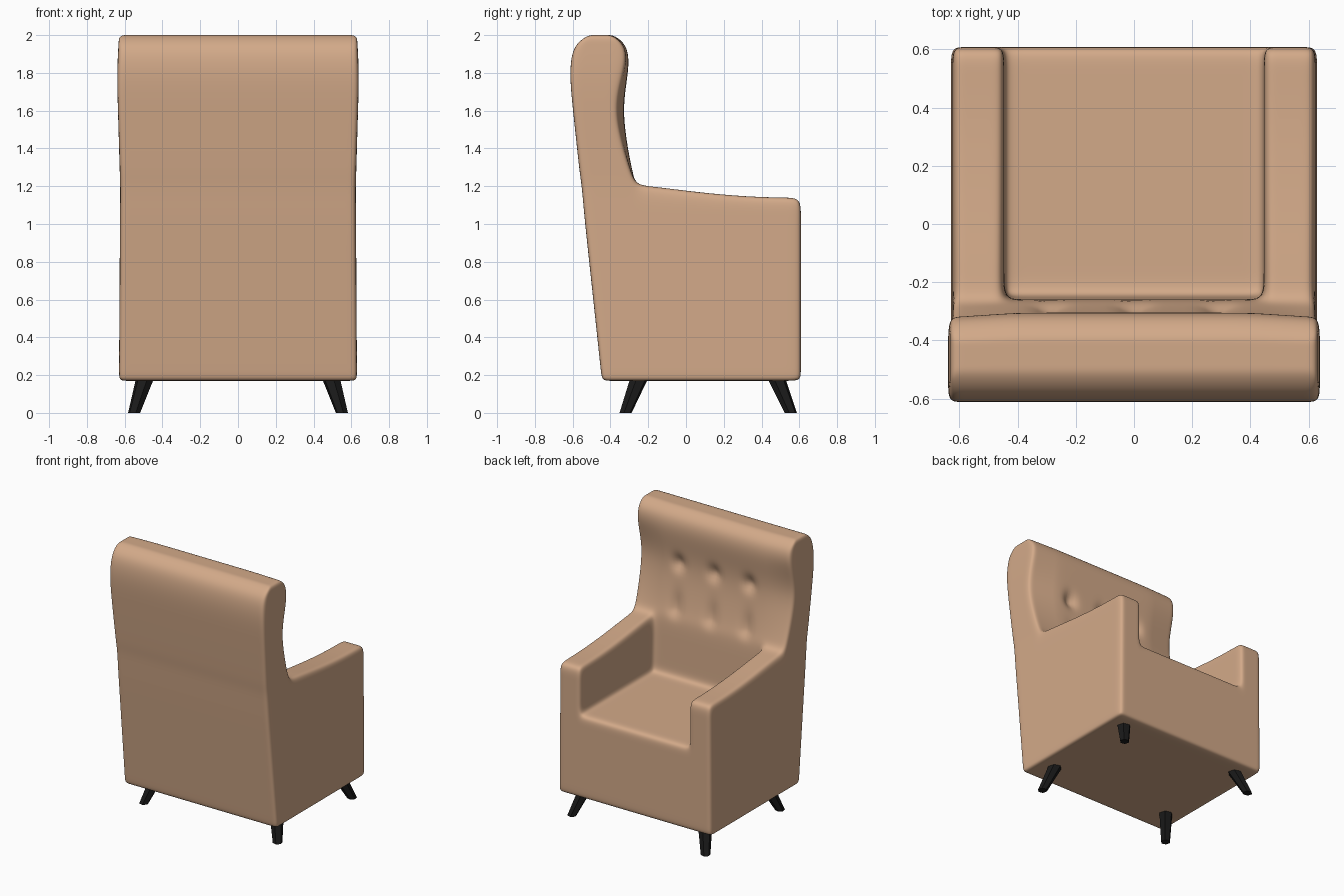
import bpy, bmesh, math
from mathutils import Vector

if "Cube" in bpy.data.objects:
    bpy.data.objects.remove(bpy.data.objects["Cube"])


def material(name, color):
    m = bpy.data.materials.new(name)
    m.diffuse_color = color
    m.use_nodes = True
    m.node_tree.nodes["Principled BSDF"].inputs["Base Color"].default_value = m.diffuse_color
    return m


def curve(points, t):
    """Piecewise linear lookup through (t, value) points."""
    if t <= points[0][0]:
        return points[0][1]
    for (a, va), (b, vb) in zip(points, points[1:]):
        if t <= b:
            return va + (vb - va) * (t - a) / (b - a)
    return points[-1][1]


fabric = material("tan_fabric", (0.65, 0.40, 0.25, 1))
black = material("black_wood", (0.01, 0.01, 0.01, 1))

# Lattice lines of the upholstered body
half = [0.2, 0.39, 0.45, 0.495, 0.585, 0.63]
xs = [-v for v in reversed(half)] + [0] + half
back_steps = [0, 0.25, 0.75, 1]                  # from rear to front of the backrest
ys = [-0.17, 0.1, 0.35, 0.53, 0.608]             # seat and arm lines
zs = [0.17, 0.22, 0.5, 0.72, 0.79, 0.87, 1.04, 1.17, 1.27, 1.42, 1.6, 1.75, 1.86, 1.95, 2.0]
SEAT, ARM, BACK = 4, 7, 3

# Side profiles
rear = [(0.17, -0.445), (1.6, -0.598), (1.75, -0.613), (1.86, -0.612), (1.95, -0.59), (2.0, -0.52)]
front = [(0.79, -0.25), (1.17, -0.262), (1.27, -0.283), (1.42, -0.312), (1.6, -0.335),
         (1.75, -0.315), (1.86, -0.30), (1.95, -0.315), (2.0, -0.38)]
pinch = [(1.2, 0), (1.42, 0.025), (1.6, 0.04), (1.75, 0.03), (1.9, 0.01)]
width = [(0.17, 1), (1.2, 0.99), (1.8, 1.018), (2.0, 1.0)]
arm_top = [(-0.25, 1.205), (-0.17, 1.198), (0.1, 1.163), (0.35, 1.143), (0.6, 1.138)]


def filled(i, j, k):
    if not (0 <= i < len(xs) - 1 and 0 <= j < BACK + len(ys) and 0 <= k < len(zs) - 1):
        return False
    on_arm = abs(xs[i] + xs[i + 1]) / 2 > 0.45
    return j < BACK or k < SEAT or (on_arm and k < ARM)


def position(i, j, k):
    x, z = xs[i], zs[k]
    if j <= BACK:
        b = curve(rear, z)
        f = curve(front, z) - curve(pinch, z) * curve([(0.39, 0), (0.63, 1)], abs(x))
        y = b + (f - b) * back_steps[j]
    else:
        y = ys[j - BACK - 1]
    if k == ARM:
        z = curve(arm_top, y)
    return x * curve(width, z), y, z


# Body cage: outer faces of all filled lattice cells
bm = bmesh.new()
verts = {}


def vert(key):
    if key not in verts:
        verts[key] = bm.verts.new(position(*key))
    return verts[key]


for i in range(len(xs) - 1):
    for j in range(BACK + len(ys)):
        for k in range(len(zs) - 1):
            if not filled(i, j, k):
                continue
            cell = (i, j, k)
            for axis in range(3):
                u, v = [a for a in range(3) if a != axis]
                for side in (0, 1):
                    near = list(cell)
                    near[axis] += 1 if side else -1
                    if filled(*near):
                        continue
                    loop = []
                    for du, dv in ((0, 0), (1, 0), (1, 1), (0, 1)):
                        p = list(cell)
                        p[axis] += side
                        p[u] += du
                        p[v] += dv
                        loop.append(vert(tuple(p)))
                    bm.faces.new(loop)
bmesh.ops.recalc_face_normals(bm, faces=bm.faces)
mesh = bpy.data.meshes.new("armchair_body")
bm.to_mesh(mesh)
bm.free()
body = bpy.data.objects.new("armchair_body", mesh)
bpy.context.collection.objects.link(body)
mesh.materials.append(fabric)
bpy.context.view_layer.objects.active = body
body.select_set(True)
sub = body.modifiers.new("smooth", 'SUBSURF')
sub.levels = sub.render_levels = 3
bpy.ops.object.modifier_apply(modifier=sub.name)

# Tufted dimples in the backrest, stretched upward in the lower row
for v in body.data.vertices:
    x, y, z = v.co
    if z > 0.9 and abs(x) < 0.45 and -0.42 < y < -0.2:
        push = 0
        for tx in (-0.29, 0, 0.29):
            for tz, depth, up in ((1.6, 0.035, 0.06), (1.28, 0.025, 0.11)):
                sz = up if z > tz else 0.05
                push += depth * math.exp(-((x - tx) / 0.045) ** 2 - ((z - tz) / sz) ** 2)
        v.co.y -= push
bpy.ops.object.shade_smooth()


# Splayed tapered legs
def leg(name, sx, foot_y, top_y):
    bm = bmesh.new()
    rings = []
    for c, r in ((Vector((sx * 0.55, foot_y, 0)), 0.033), (Vector((sx * 0.49, top_y, 0.19)), 0.05)):
        rings.append([bm.verts.new(c + Vector((r * math.cos(a), r * math.sin(a), 0)))
                      for a in (math.tau * n / 6 + math.pi / 4 for n in range(6))])
    for n in range(6):
        m = (n + 1) % 6
        bm.faces.new((rings[0][n], rings[0][m], rings[1][m], rings[1][n]))
    bm.faces.new(rings[0][::-1])
    bm.faces.new(rings[1])
    bmesh.ops.recalc_face_normals(bm, faces=bm.faces)
    me = bpy.data.meshes.new(name)
    bm.to_mesh(me)
    bm.free()
    me.materials.append(black)
    bpy.context.collection.objects.link(bpy.data.objects.new(name, me))


for sx, side in ((-1, "left"), (1, "right")):
    leg("leg_backrest_" + side, sx, -0.32, -0.245)
    leg("leg_seat_" + side, sx, 0.555, 0.475)
